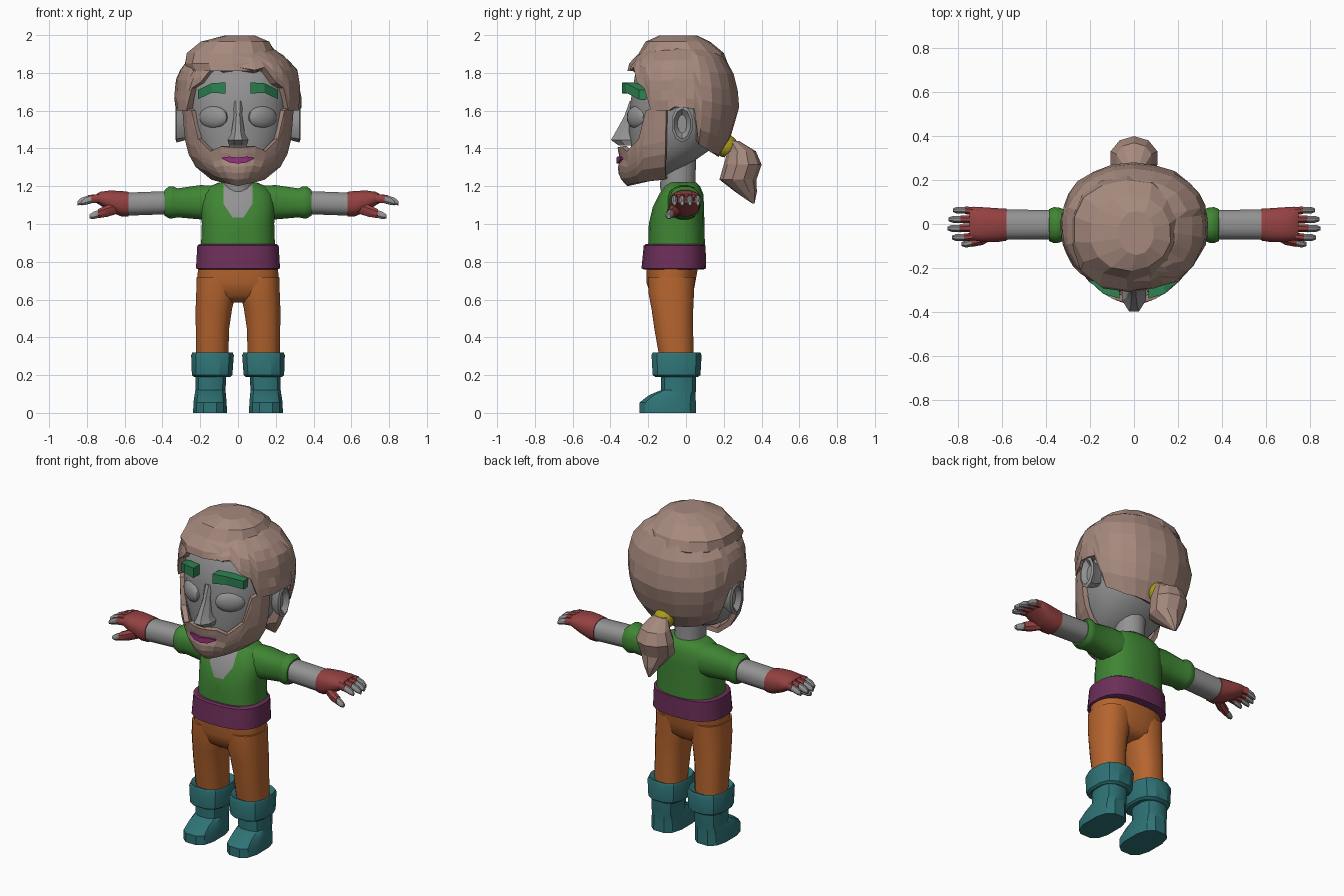
import bpy, bmesh, math, random
from mathutils import Vector

if "Cube" in bpy.data.objects:
    bpy.data.objects.remove(bpy.data.objects["Cube"])

random.seed(4)


def mat(name, r, g, b):
    m = bpy.data.materials.new(name)
    m.diffuse_color = (r, g, b, 1)
    m.use_nodes = True
    m.node_tree.nodes["Principled BSDF"].inputs["Base Color"].default_value = m.diffuse_color
    return m


SKIN = mat("grey skin", .29, .29, .29)
HAIR = mat("brown hair", .38, .25, .205)
SHIRT = mat("green shirt", .05, .235, .034)
BROW = mat("brow green", .026, .23, .085)
PANTS = mat("orange cloth", .47, .13, .028)
SASH = mat("purple sash", .15, .028, .10)
BOOT = mat("teal leather", .028, .17, .18)
GLOVE = mat("red glove", .30, .053, .053)
BAND = mat("yellow band", .40, .33, .01)
LIP = mat("magenta lips", .30, .03, .20)


def finish(name, bm, mats, smooth=None, mirror=False, ref=None, solid=0):
    """Turn a bmesh into an object; ref is a point that open shells face away from."""
    bmesh.ops.recalc_face_normals(bm, faces=bm.faces)
    if ref and sum(f.normal.dot(f.calc_center_median() - Vector(ref)) for f in bm.faces) < 0:
        bmesh.ops.reverse_faces(bm, faces=bm.faces)
    me = bpy.data.meshes.new(name)
    bm.to_mesh(me)
    bm.free()
    ob = bpy.data.objects.new(name, me)
    bpy.context.collection.objects.link(ob)
    for m in mats:
        me.materials.append(m)
    if solid:
        s = ob.modifiers.new("thickness", 'SOLIDIFY')
        s.thickness, s.offset = solid, -1
    if mirror:
        ob.modifiers.new("mirror", 'MIRROR').use_clip = False
    if smooth:
        bpy.ops.object.select_all(action='DESELECT')
        ob.select_set(True)
        bpy.context.view_layer.objects.active = ob
        bpy.ops.object.shade_smooth_by_angle(angle=math.radians(smooth))
    return ob


def spow(v, p):
    return math.copysign(abs(v) ** (2 / p), v)


def loft_bm(rings, axis='z', n=16, p=2.0, jitter=0):
    """Skin superellipse rings (position, centre a, centre b, radius a, radius b)."""
    bm = bmesh.new()
    loops = []
    for t, a, b, ra, rb in rings:
        loop = []
        for i in range(n):
            u = 2 * math.pi * (i + .5) / n
            j = 1 + random.uniform(-jitter, jitter)
            q = (a + ra * spow(math.cos(u), p) * j, b + rb * spow(math.sin(u), p) * j)
            loop.append(bm.verts.new((q[0], q[1], t) if axis == 'z' else (t, q[0], q[1])))
        loops.append(loop)
    for l0, l1 in zip(loops, loops[1:]):
        for i in range(n):
            bm.faces.new((l0[i], l0[(i + 1) % n], l1[(i + 1) % n], l1[i]))
    bm.faces.new(loops[0])
    bm.faces.new(loops[-1])
    return bm


def loft(name, m, rings, axis='z', n=16, p=2.0, smooth=40, mirror=False, jitter=0):
    return finish(name, loft_bm(rings, axis, n, p, jitter), [m], smooth, mirror)


def lerp(table, x):
    """Interpolate rows (key, values...) at x."""
    if x <= table[0][0]:
        return table[0][1:]
    for r0, r1 in zip(table, table[1:]):
        if x <= r1[0]:
            k = (x - r0[0]) / (r1[0] - r0[0])
            return tuple(a + (b - a) * k for a, b in zip(r0[1:], r1[1:]))
    return table[-1][1:]


def grid(bm, rows, closed):
    n = len(rows[0])
    for r0, r1 in zip(rows, rows[1:]):
        for i in range(n if closed else n - 1):
            k = (i + 1) % n
            bm.faces.new((r0[i], r0[k], r1[k], r1[i]))


def strip(name, m, pts, depth, mirror=False):
    """Solid bar from stations (x, y, z low, z high)."""
    bm = bmesh.new()
    rows = [[bm.verts.new(c) for c in ((x, y, lo), (x, y, hi), (x, y + depth, hi), (x, y + depth, lo))]
            for x, y, lo, hi in pts]
    grid(bm, rows, True)
    bm.faces.new(rows[0])
    bm.faces.new(rows[-1])
    return finish(name, bm, [m], mirror=mirror)


# Head and face
loft("head", SKIN, [(1.25, 0, -.18, .08, .08), (1.31, 0, -.14, .17, .15), (1.4, 0, -.075, .23, .215),
                    (1.5, 0, -.055, .265, .25), (1.65, 0, -.045, .275, .25), (1.8, 0, -.03, .265, .24),
                    (1.88, 0, -.03, .19, .17)], n=24, p=2.2)
loft("nose", SKIN, [(1.65, 0, -.28, .025, .02), (1.57, 0, -.29, .024, .04), (1.475, 0, -.31, .04, .075),
                    (1.445, 0, -.31, .06, .095), (1.415, 0, -.30, .05, .06)], n=8, smooth=25)
loft("ear", SKIN, [(.24, -.01, 1.53, .03, .06), (.29, -.02, 1.525, .045, .085), (.325, -.02, 1.53, .058, .098),
                   (.332, -.02, 1.53, .045, .08), (.305, -.02, 1.53, .025, .05)],
     axis='x', n=10, smooth=30, mirror=True)
loft("neck", SKIN, [(1.1, 0, -.03, .09, .09), (1.2, 0, -.045, .085, .095), (1.45, 0, -.03, .09, .09)])
eye = bmesh.new()
bmesh.ops.create_uvsphere(eye, u_segments=16, v_segments=10, radius=1)
for v in eye.verts:
    v.co = Vector((.13 + v.co.x * .075, -.262 + v.co.x * .035 + v.co.y * .038, 1.565 + v.co.z * .06))
finish("eye", eye, [SKIN], 40, True)
strip("eyebrow", BROW, [(.065, -.34, 1.69, 1.75), (.14, -.318, 1.695, 1.745), (.212, -.25, 1.66, 1.71)], .06, True)
strip("lips", LIP, [(-.085, -.346, 1.345, 1.352), (-.045, -.361, 1.325, 1.357), (0, -.367, 1.32, 1.352),
                    (.045, -.361, 1.325, 1.357), (.085, -.346, 1.345, 1.352)], .03)

# Beard: shell around the jaw, rows running from its upper edge to the chin
EDGE = [(0, 1.405), (20, 1.41), (33, 1.385), (48, 1.45), (56, 1.6), (82, 1.64)]
JAW = [(1.2, .08, .24), (1.25, .17, .287), (1.31, .235, .29), (1.345, .258, .278), (1.4, .272, .295),
       (1.45, .285, .27), (1.64, .30, .255)]
bm = bmesh.new()
angles = [-82, -68, -56, -48, -33, -20, -10, 0, 10, 20, 33, 48, 56, 68, 82]
rows = []
for k in range(7):
    row = []
    for a in angles:
        top, low = lerp(EDGE, abs(a))[0], 1.2 + .035 * (abs(a) / 82)
        z = top + (low - top) * k / 6
        rx, ry = lerp(JAW, z)
        row.append(bm.verts.new((rx * math.sin(math.radians(a)), -.07 - ry * math.cos(math.radians(a)), z)))
    rows.append(row)
grid(bm, rows, False)
under = bm.verts.new((0, -.09, 1.25))
for a, b in zip(rows[-1], rows[-1][1:]):
    bm.faces.new((a, b, under))
finish("beard", bm, [HAIR], ref=(0, -.1, 1.4), solid=.03)

# Hair shell: lower edge follows the hairline, sideburns, ears and nape
LINE = [(0, 1.83), (15, 1.815), (25, 1.83), (36, 1.75), (46, 1.72), (54, 1.60), (74, 1.60), (80, 1.62),
        (98, 1.61), (106, 1.42), (130, 1.38), (180, 1.355)]
CROWN = [(1.35, .20, .30, .17), (1.42, .27, .30, .225), (1.5, .31, .30, .255), (1.63, .335, .31, .28),
         (1.75, .328, .315, .265), (1.83, .305, .30, .24), (1.9, .24, .25, .19), (1.97, .10, .13, .10)]
half = [0, 15, 25, 36, 46, 54, 66, 74, 80, 90, 98, 106, 118, 132, 148, 164, 180]
angles = half + [-a for a in half[-2:0:-1]]
bm = bmesh.new()
rows = []
for k in range(8):
    row = []
    for a in angles:
        low = lerp(LINE, abs(a))[0]
        z = low + (1.97 - low) * k / 7
        rx, front, back = lerp(CROWN, z)
        c, s = math.cos(math.radians(a)), math.sin(math.radians(a))
        j = 1 + random.uniform(-.018, .018)
        row.append(bm.verts.new((rx * spow(s, 2.15) * j, -(front if c > 0 else back) * spow(c, 2.15) * j, z)))
    rows.append(row)
grid(bm, rows, True)
bm.faces.new(rows[-1])
finish("hair", bm, [HAIR], ref=(0, 0, 1.7), solid=.05)
loft("hair_sweep", HAIR, [(1.81, -.02, -.055, .25, .255), (1.85, -.03, -.04, .262, .262),
                          (1.905, -.035, -.025, .24, .225), (1.965, -.015, -.04, .185, .17),
                          (1.998, .01, -.04, .08, .10)], n=14, p=2.2, smooth=None, jitter=.03)

# Ponytail and its band
loft("ponytail", HAIR, [(1.44, 0, .25, .045, .03), (1.385, 0, .295, .085, .075), (1.315, 0, .30, .112, .10),
                        (1.235, 0, .275, .098, .098), (1.17, 0, .318, .052, .057), (1.108, 0, .357, .006, .006)],
     n=10, smooth=None)
ob = loft("hair_band", BAND, [(-.035, 0, 0, .052, .052), (-.02, 0, 0, .06, .06), (.02, 0, 0, .06, .06),
                              (.035, 0, 0, .052, .052)], n=14)
ob.location, ob.rotation_euler = (0, .21, 1.415), (math.radians(50), 0, 0)

# Shirt, with the open neckline cut into its front
bm = loft_bm([(.86, 0, -.05, .198, .152), (1.0, 0, -.05, .193, .148), (1.09, 0, -.04, .198, .137),
              (1.16, 0, -.025, .19, .117), (1.2, 0, -.02, .15, .095), (1.22, 0, -.02, .1, .075)], n=24, p=2.5)
cuts = [(Vector((.078 * s, 0, 1.1)), Vector((s, 0, 0))) for s in (1, -1)]
cuts += [(Vector((.078 * s, 0, 1.11)), Vector((.07 * s, 0, -.045))) for s in (1, -1)]
cuts.append((Vector((0, 0, 1.035)), Vector((0, 0, -1))))
for co, no in cuts:
    front = [f for f in bm.faces if f.calc_center_median().y < -.02]
    geom = front + list({e for f in front for e in f.edges}) + list({v for f in front for v in f.verts})
    bmesh.ops.bisect_plane(bm, geom=geom, plane_co=co, plane_no=no, dist=1e-5)
for f in bm.faces:
    c = f.calc_center_median()
    f.material_index = int(c.y < -.03 and all((c - co).dot(no) < 0 for co, no in cuts))
finish("shirt", bm, [SHIRT, SKIN], 50)

# Arms
loft("sleeve", SHIRT, [(.10, -.015, 1.11, .09, .095), (.2, -.01, 1.115, .085, .092), (.32, -.005, 1.112, .074, .078),
                       (.345, -.005, 1.115, .082, .086), (.365, -.005, 1.115, .083, .086),
                       (.388, -.005, 1.112, .074, .07)], axis='x', p=2.4, mirror=True)
loft("forearm", SKIN, [(.37, -.003, 1.113, .068, .062), (.59, -.003, 1.105, .07, .062)], axis='x', p=2.4, mirror=True)
loft("glove", GLOVE, [(.58, -.003, 1.105, .074, .066), (.62, -.005, 1.108, .078, .068), (.68, -.003, 1.122, .08, .056),
                      (.73, .002, 1.135, .078, .036), (.75, .003, 1.135, .07, .024)],
     axis='x', p=2.5, mirror=True)
for i, (y, tip) in enumerate([(-.055, .83), (-.018, .85), (.019, .845), (.056, .825)]):
    yo = y * 1.12
    loft(f"finger_base_{i}", GLOVE, [(.71, y, 1.138, .019, .024), (tip - .055, yo, 1.132, .019, .023)],
         axis='x', n=8, mirror=True)
    loft(f"fingertip_{i}", SKIN, [(tip - .06, yo, 1.132, .017, .021), (tip - .02, yo, 1.12, .017, .02),
                                  (tip, yo, 1.11, .009, .012)], axis='x', n=8, mirror=True)
loft("thumb_base", GLOVE, [(.63, -.035, 1.09, .03, .035), (.69, -.068, 1.07, .03, .034), (.74, -.083, 1.055, .023, .026)],
     axis='x', n=8, mirror=True)
loft("thumb_tip", SKIN, [(.73, -.082, 1.056, .02, .023), (.765, -.09, 1.045, .019, .021), (.785, -.092, 1.04, .01, .012)],
     axis='x', n=8, mirror=True)

# Sash, trousers and boots
loft("sash", SASH, [(.76, 0, -.065, .212, .16), (.765, 0, -.065, .224, .172), (.885, 0, -.06, .217, .165),
                    (.893, 0, -.06, .205, .155)], n=24, p=2.6, smooth=30)
loft("hips", PANTS, [(.585, 0, -.07, .12, .07), (.62, 0, -.075, .205, .112), (.69, 0, -.08, .217, .13),
                     (.80, 0, -.07, .212, .14)], n=24, p=2.5, smooth=60)
loft("trouser_leg", PANTS, [(.28, .137, -.05, .086, .09), (.45, .135, -.065, .09, .105), (.55, .128, -.072, .098, .112),
                            (.63, .117, -.078, .106, .122), (.72, .114, -.078, .106, .125)],
     p=2.4, smooth=60, mirror=True)
loft("boot_cuff", BOOT, [(.19, .137, -.05, .098, .115), (.2, .137, -.05, .11, .13), (.305, .135, -.05, .116, .136),
                         (.32, .135, -.05, .11, .13), (.30, .135, -.05, .085, .09)], n=12, p=2.6, smooth=30, mirror=True)
loft("boot", BOOT, [(0, .148, -.097, .092, .153), (.055, .148, -.097, .09, .153), (.095, .147, -.072, .085, .125),
                    (.12, .146, -.04, .082, .095), (.25, .143, -.04, .085, .095)], n=12, p=2.8, smooth=30, mirror=True)
